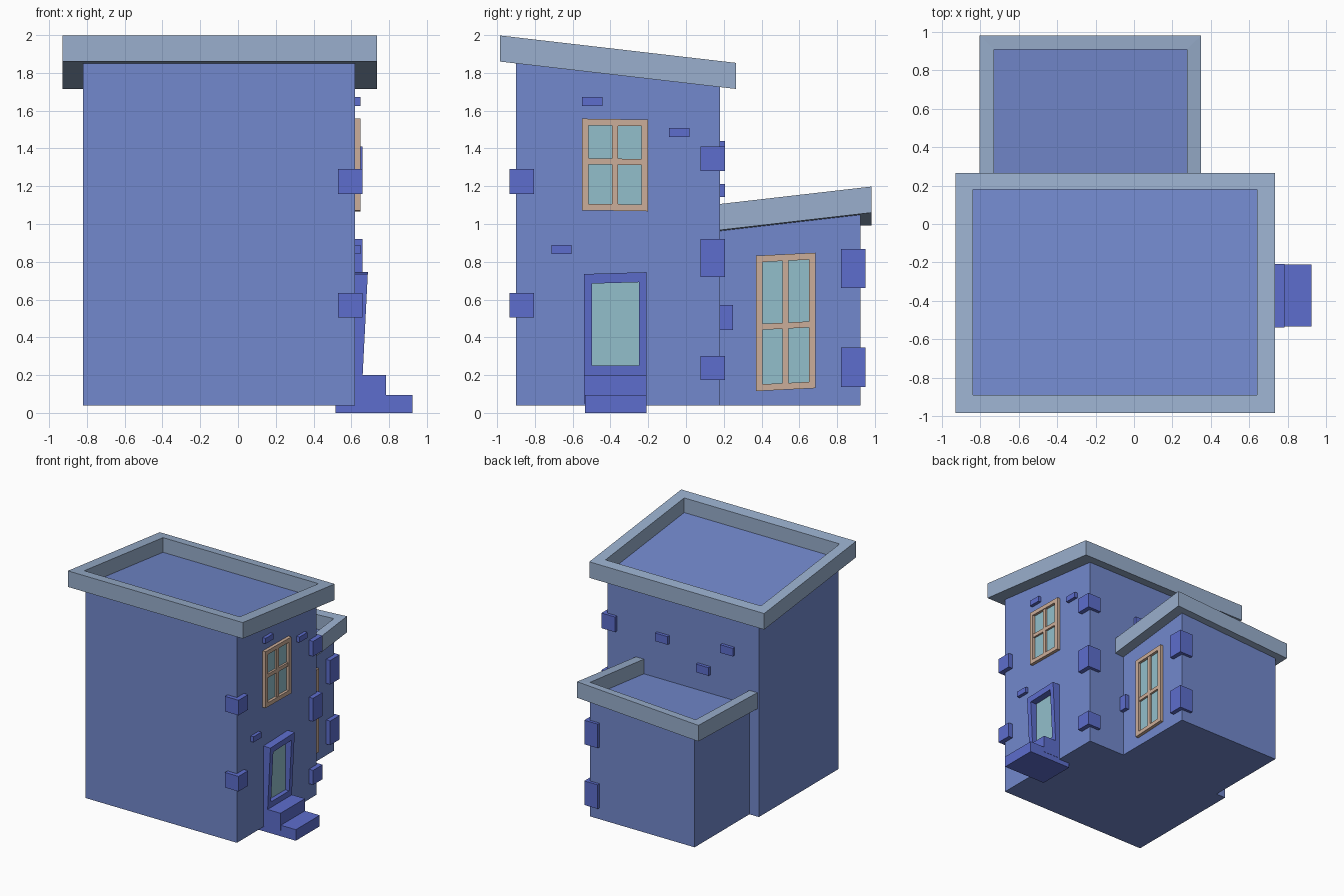
import bpy
import bmesh

old = bpy.data.objects.get("Cube")
if old:
    bpy.data.objects.remove(old, do_unlink=True)


def material(name, rgb):
    m = bpy.data.materials.new(name)
    m.use_nodes = True
    m.diffuse_color = (*rgb, 1)
    m.node_tree.nodes["Principled BSDF"].inputs["Base Color"].default_value = (*rgb, 1)
    return m


WALL = material("wall blue", (0.17, 0.25, 0.61))
STONE = material("stone indigo", (0.11, 0.155, 0.61))
ROOF = material("roof grey blue", (0.32, 0.43, 0.61))
WOOD = material("window wood", (0.60, 0.42, 0.32))
GLASS = material("pale glass", (0.29, 0.52, 0.60))


def finish(name, bm, *mats):
    bmesh.ops.recalc_face_normals(bm, faces=bm.faces)
    mesh = bpy.data.meshes.new(name)
    bm.to_mesh(mesh)
    bm.free()
    for m in mats:
        mesh.materials.append(m)
    ob = bpy.data.objects.new(name, mesh)
    bpy.context.collection.objects.link(ob)
    return ob


def blocks(name, mat, boxes, warp=None):
    """Boxes given as (x0, x1, y0, y1, z0, z1), optionally bent by a rule."""
    bm = bmesh.new()
    for x0, x1, y0, y1, z0, z1 in boxes:
        for v in bmesh.ops.create_cube(bm, size=1)["verts"]:
            v.co.x = x1 if v.co.x > 0 else x0
            v.co.y = y1 if v.co.y > 0 else y0
            v.co.z = z1 if v.co.z > 0 else z0
            if warp:
                warp(v.co)
    return finish(name, bm, mat)


# Slopes of the two roof undersides
def main_slope(x, y):
    return 1.86 - 0.116 * (y + 0.985)


def annex_slope(x, y):
    t, s = (y - 0.18) / 0.8, (x + 0.805) / 1.155
    return 0.968 + t * (0.025 + 0.067 * s)


def body(name, x0, x1, y0, y1, slope):
    def warp(co):
        if co.z > 0.5:
            co.z = slope(co.x, co.y) + 0.005
    return blocks(name, WALL, [(x0, x1, y0, y1, 0.04, 1)], warp)


def roof(name, outer, inner, slope, thick=0.138, floor=0.012):
    """Sloped tray: overhanging rim round a sunken floor."""
    bm = bmesh.new()
    loops = []
    for (x0, x1, y0, y1), h in ((outer, 0), (outer, thick), (inner, thick), (inner, floor)):
        loops.append([bm.verts.new((x, y, slope(x, y) + h))
                      for x, y in ((x0, y0), (x1, y0), (x1, y1), (x0, y1))])
    for a, b in zip(loops, loops[1:]):
        for i in range(4):
            j = (i + 1) % 4
            bm.faces.new((a[i], a[j], b[j], b[i]))
    bm.faces.new(loops[0][::-1])
    bm.faces.new(loops[3]).material_index = 1
    return finish(name, bm, ROOF, WALL)


body("main_body", -0.82, 0.62, -0.90, 0.18, main_slope)
body("annex_body", -0.73, 0.265, 0.17, 0.925, annex_slope)
roof("main_roof", (-0.93, 0.735, -0.985, 0.265), (-0.84, 0.64, -0.89, 0.18), main_slope)
roof("annex_roof", (-0.805, 0.35, 0.10, 0.982), (-0.73, 0.275, 0.17, 0.91), annex_slope)

# Corner stones
blocks("front_corner_stones", STONE,
       [(0.53, 0.66, -0.935, -0.805, z, z + 0.13) for z in (0.505, 1.16)])
blocks("back_corner_stones", STONE,
       [(0.53, 0.66, 0.078, 0.207, z, z + h)
        for z, h in ((0.175, 0.125), (0.72, 0.2), (1.28, 0.13))])
blocks("annex_corner_stones", STONE,
       [(0.175, 0.303, 0.82, 0.95, z, z + 0.207) for z in (0.138, 0.66)])
blocks("annex_joint_stone", STONE, [(0.2, 0.3, 0.17, 0.25, 0.44, 0.57)])

# Loose bricks in the walls
blocks("side_bricks", STONE,
       [(0.6, 0.648, y, y + 0.108, z, z + 0.048)
        for y, z in ((-0.55, 1.625), (-0.09, 1.46), (-0.713, 0.84))])
blocks("back_bricks", STONE,
       [(x - 0.06, x + 0.06, 0.16, 0.207, z - 0.035, z + 0.035)
        for x, z in ((0.09, 1.34), (-0.53, 1.405), (-0.30, 1.177))])


def window(name, wall, y0, y1, z0, z1, bar_z, skew):
    """Four pane window on a wall facing +x."""
    edge, half = 0.035, 0.016
    mid = (y0 + y1) / 2
    front, back = wall + 0.028, wall - 0.02

    def warp(co):
        co.z += skew * (co.y - mid)
    blocks(name + "_frame", WOOD, [
        (back, front, y0, y0 + edge, z0, z1),
        (back, front, y1 - edge, y1, z0, z1),
        (back, front, y0 + edge, y1 - edge, z0, z0 + edge),
        (back, front, y0 + edge, y1 - edge, z1 - edge, z1),
        (back, front - 0.006, mid - half, mid + half, z0 + edge, z1 - edge),
        (back, front - 0.006, y0 + edge, y1 - edge, bar_z - half, bar_z + half)], warp)
    blocks(name + "_glass", GLASS,
           [(wall - 0.003, wall + 0.005, y0 + 0.01, y1 - 0.01, z0 + 0.01, z1 - 0.01)], warp)


window("upper_window", 0.62, -0.55, -0.20, 1.07, 1.555, 1.33, -0.015)
window("annex_window", 0.265, 0.37, 0.685, 0.123, 0.84, 0.462, 0.05)


# Door with a surround that leans outward toward the top
def lean(co):
    if co.x > 0.63:
        co.x = 0.66 + 0.05 * (co.z - 0.2)
    if co.z > 0.5:
        co.z += 0.03 * (co.y + 0.375)


blocks("door_surround", STONE, [
    (0.6, 0.66, -0.54, -0.497, 0.2, 0.74),
    (0.6, 0.66, -0.25, -0.21, 0.2, 0.74),
    (0.6, 0.66, -0.497, -0.25, 0.2, 0.25),
    (0.6, 0.66, -0.497, -0.25, 0.688, 0.74)], lean)
blocks("door_glass", GLASS, [(0.617, 0.625, -0.51, -0.24, 0.24, 0.70)])

# Door steps
blocks("lower_step", STONE, [(0.515, 0.925, -0.535, -0.21, 0, 0.095)])
blocks("upper_step", STONE, [(0.515, 0.783, -0.54, -0.208, 0.05, 0.2)])
